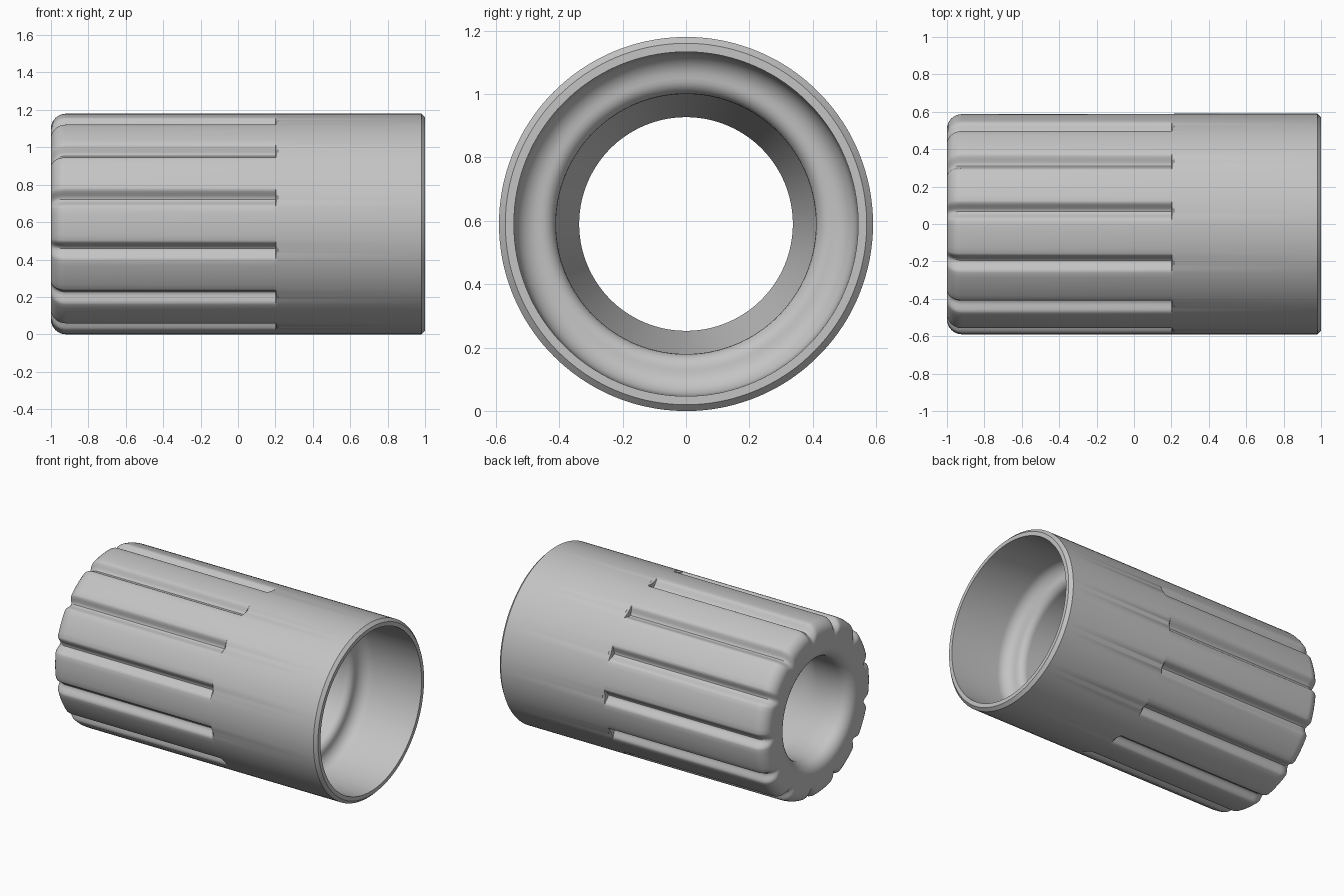
import bpy, bmesh, math

cube = bpy.data.objects.get("Cube")
if cube:
    bpy.data.objects.remove(cube, do_unlink=True)

RADIUS = 0.59
GROOVES = 13
DEPTH = 0.042
HALF = math.radians(5.4)
PERIOD = math.tau / GROOVES

# Material
mat = bpy.data.materials.new("plain_grey")
mat.use_nodes = True
grey = (0.55, 0.55, 0.55, 1)
mat.diffuse_color = grey
mat.node_tree.nodes["Principled BSDF"].inputs["Base Color"].default_value = grey


def arc(cx, cr, rad, start, end, steps, weight=0):
    """Rounded corner as (x, radius, groove weight) points."""
    points = []
    for i in range(steps + 1):
        a = math.radians(start + (end - start) * i / steps)
        points.append((cx + rad * math.cos(a), cr + rad * math.sin(a), weight))
    return points


# Closed wall section; the last number says how strongly the grooves cut in
section = []
section += arc(-0.92, 0.51, 0.08, 180, 90, 8, 1)          # outer grip corner
section += [(0.2, RADIUS, 1), (0.203, RADIUS - 0.008, 0.25), (0.215, RADIUS, 0)]
section[-2] = (0.203, RADIUS, 0.25)
section += [(0.98, RADIUS, 0), (1, 0.57, 0)]               # chamfered rim
section += [(1, 0.543, 0), (0.64, 0.54, 0)]                # wide bore
section += arc(0.64, 0.46, 0.08, 90, 180, 8)[1:]           # shoulder, hollow curve
section += arc(0.51, 0.46, 0.05, 0, -90, 6)[1:]            # shoulder, rolled edge
section += [(-0.6, 0.41, 0)]                               # inner sleeve
section += [(-0.75, 0.337, 0)]                             # tapered neck
section += arc(-0.92, 0.417, 0.08, 270, 180, 8)            # flared mouth

# Angles around the axis with their groove shape, dense only in the grooves
spokes = []
for g in range(GROOVES):
    for i in range(-6, 7):
        shape = 0.5 + 0.5 * math.cos(math.pi * i / 6)
        spokes.append((g * PERIOD + HALF * i / 6, shape))
    for i in range(1, 6):
        spokes.append((g * PERIOD + HALF + (PERIOD - 2 * HALF) * i / 6, 0))

# Sweep the section around the x axis
bm = bmesh.new()
rows = []
for angle, shape in spokes:
    row = []
    for x, r, weight in section:
        r -= DEPTH * shape * weight
        row.append(bm.verts.new((x, r * math.cos(angle), RADIUS + r * math.sin(angle))))
    rows.append(row)
for i, row in enumerate(rows):
    after = rows[(i + 1) % len(rows)]
    for j in range(len(section)):
        k = (j + 1) % len(section)
        bm.faces.new((row[j], row[k], after[k], after[j]))
bmesh.ops.recalc_face_normals(bm, faces=bm.faces)

mesh = bpy.data.meshes.new("grip_sleeve")
bm.to_mesh(mesh)
bm.free()
mesh.materials.append(mat)
sleeve = bpy.data.objects.new("grip_sleeve", mesh)
bpy.context.collection.objects.link(sleeve)

bpy.ops.object.select_all(action="DESELECT")
sleeve.select_set(True)
bpy.context.view_layer.objects.active = sleeve
bpy.ops.object.shade_smooth_by_angle(angle=math.radians(30))
